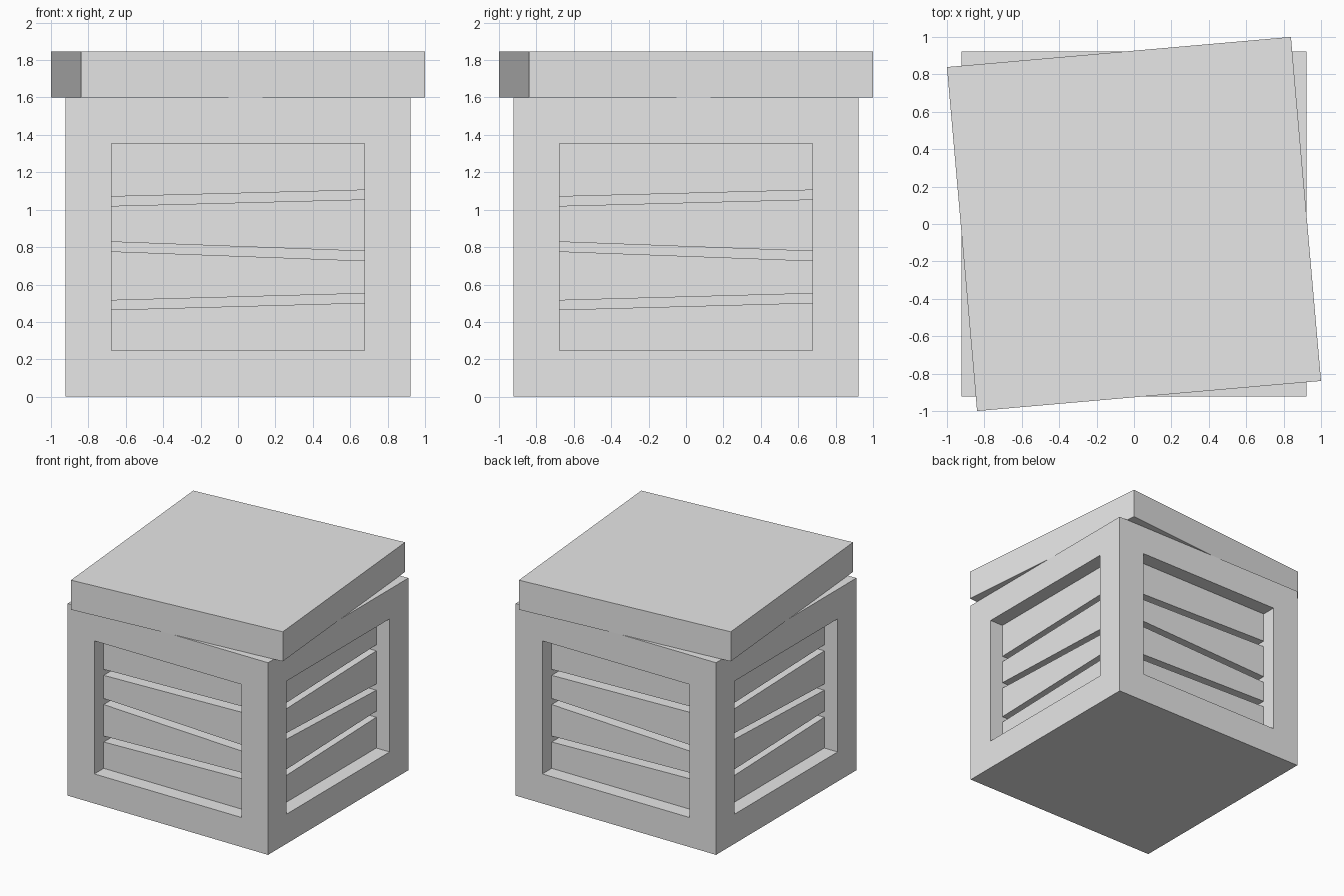
import bpy, bmesh, math
from mathutils import Matrix

if "Cube" in bpy.data.objects:
    bpy.data.objects.remove(bpy.data.objects["Cube"])

HALF, BODY_H, LID_H = 0.923, 1.60, 0.246
RIM = 0.246            # frame width around each side panel
FACE, BACK = 0.80, 0.70  # distance of board fronts and recess backs from the centre

grey = bpy.data.materials.new("plain grey")
grey.diffuse_color = (0.8, 0.8, 0.8, 1)
grey.use_nodes = True
grey.node_tree.nodes["Principled BSDF"].inputs["Base Color"].default_value = grey.diffuse_color


def finish(name, bm):
    bmesh.ops.recalc_face_normals(bm, faces=bm.faces[:])
    mesh = bpy.data.meshes.new(name)
    bm.to_mesh(mesh)
    bm.free()
    mesh.materials.append(grey)
    obj = bpy.data.objects.new(name, mesh)
    bpy.context.collection.objects.link(obj)
    return obj


def box(bm, half, z0, z1, angle=0):
    m = (Matrix.Translation((0, 0, (z0 + z1) / 2)) @ Matrix.Rotation(angle, 4, 'Z')
         @ Matrix.Diagonal((2 * half, 2 * half, z1 - z0, 1)))
    bmesh.ops.create_cube(bm, size=1, matrix=m)


# Crate body with a recessed window in each side
bm = bmesh.new()
box(bm, HALF, 0, BODY_H)
sides = [f for f in bm.faces if abs(f.normal.z) < 0.5]
bmesh.ops.inset_individual(bm, faces=sides, thickness=RIM, use_even_offset=True)
for f in sides:
    n = f.normal.copy()
    new = bmesh.ops.extrude_discrete_faces(bm, faces=[f])["faces"][0]
    bmesh.ops.translate(bm, verts=new.verts, vec=-n * (HALF - BACK))
finish("crate_body", bm)

# Crooked boards: (bottom left, bottom right, top left, top right) heights
W = HALF - RIM
LOW, HIGH = RIM, BODY_H - RIM
boards = [(LOW, LOW, 0.465, 0.502), (0.515, 0.552, 0.777, 0.727),
          (0.828, 0.778, 1.02, 1.055), (1.07, 1.105, HIGH, HIGH)]
for side, label in enumerate(("front", "right", "back", "left")):
    bm = bmesh.new()
    for bl, br, tl, tr in boards:
        outline = [(-W, bl), (W, br), (W, tr), (-W, tl)]
        face = bm.faces.new([bm.verts.new((x, -FACE, z)) for x, z in outline])
        ext = bmesh.ops.extrude_face_region(bm, geom=[face], use_keep_orig=True)
        verts = [v for v in ext["geom"] if isinstance(v, bmesh.types.BMVert)]
        bmesh.ops.translate(bm, verts=verts, vec=(0, FACE - BACK, 0))
    bmesh.ops.rotate(bm, verts=bm.verts[:],
                     matrix=Matrix.Rotation(side * math.pi / 2, 3, 'Z'))
    finish(label + "_boards", bm)

# Lid sitting slightly twisted on the body
bm = bmesh.new()
box(bm, HALF, BODY_H, BODY_H + LID_H, math.radians(5))
finish("lid", bm)
